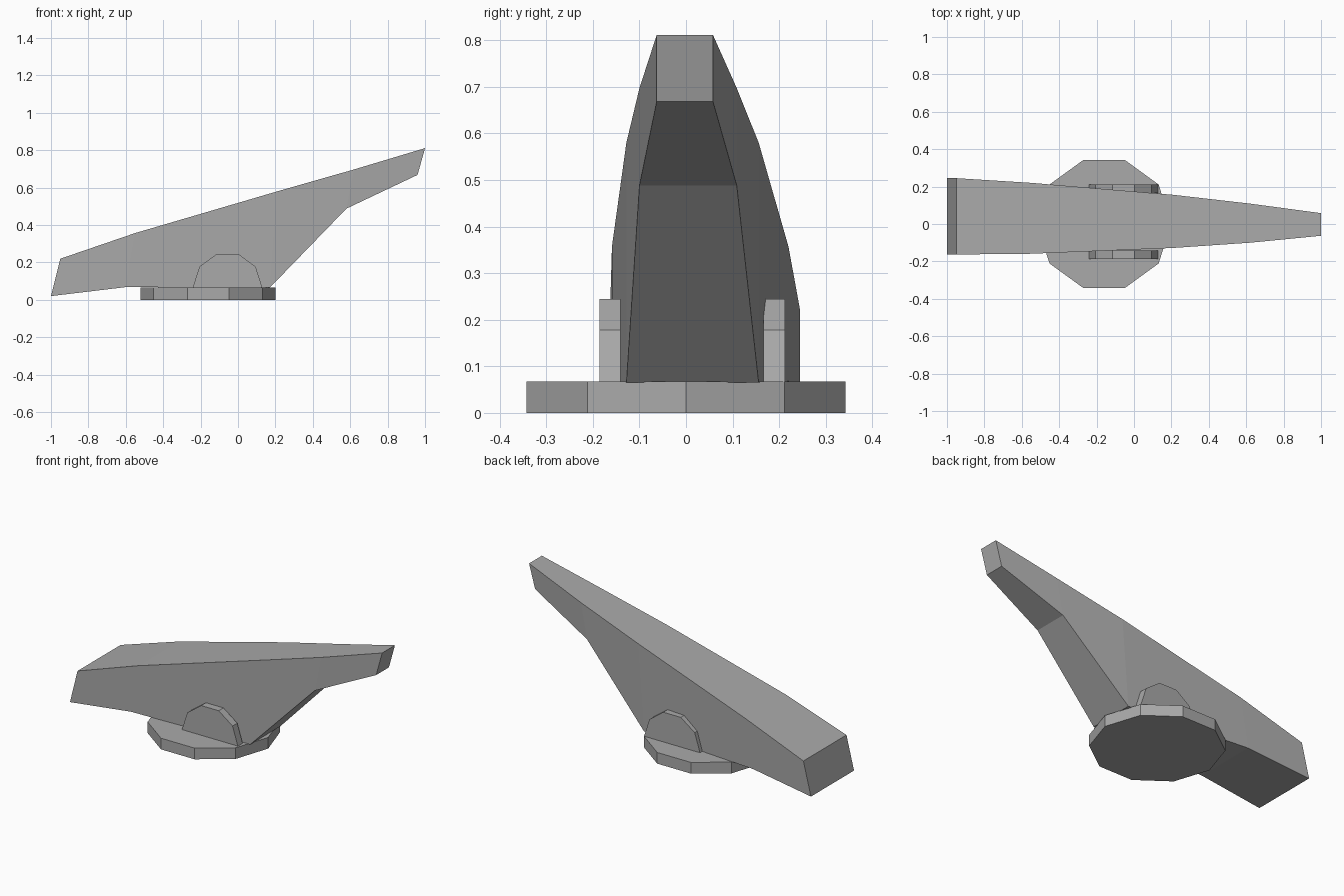
import bpy, bmesh, math

cube = bpy.data.objects.get("Cube")
if cube:
    bpy.data.objects.remove(cube, do_unlink=True)

grey = bpy.data.materials.new("plain_grey")
grey.use_nodes = True
colour = (0.4, 0.4, 0.4, 1)
grey.diffuse_color = colour
grey.node_tree.nodes["Principled BSDF"].inputs["Base Color"].default_value = colour


def loft(name, rings):
    """Skin a row of matching closed rings and cap both ends."""
    bm = bmesh.new()
    loops = [[bm.verts.new(p) for p in ring] for ring in rings]
    n = len(loops[0])
    for a, b in zip(loops, loops[1:]):
        for i in range(n):
            j = (i + 1) % n
            bm.faces.new((a[i], a[j], b[j], b[i]))
    bm.faces.new(loops[0])
    bm.faces.new(loops[-1])
    bmesh.ops.recalc_face_normals(bm, faces=bm.faces[:])
    mesh = bpy.data.meshes.new(name)
    bm.to_mesh(mesh)
    bm.free()
    mesh.materials.append(grey)
    obj = bpy.data.objects.new(name, mesh)
    bpy.context.collection.objects.link(obj)
    return obj


# Ten-sided base plate
corners = [(-0.16 + 0.36 * math.cos(i * math.tau / 10),
            0.342 / 0.951 * math.sin(i * math.tau / 10)) for i in range(10)]
loft("base_plate", [[(x, y, z) for x, y in corners] for z in (0, 0.067)])

# Tapered arm: bottom x, z, top x, z, front y, back y of each section
sections = [
    (-1.00, 0.02, -0.95, 0.22, -0.163, 0.245),
    (-0.60, 0.068, -0.55, 0.357, -0.159, 0.22),
    (0.17, 0.065, 0.21, 0.58, -0.128, 0.156),
    (0.58, 0.488, 0.62, 0.697, -0.10, 0.109),
    (0.96, 0.668, 1.00, 0.811, -0.063, 0.058),
]
loft("swing_arm", [[(bx, f, bz), (bx, b, bz), (tx, b, tz), (tx, f, tz)]
                   for bx, bz, tx, tz, f, b in sections])

# Half-round brackets on both sides of the arm
outline = [(-0.242, 0.065), (-0.206, 0.178), (-0.114, 0.245),
           (0.002, 0.245), (0.094, 0.178), (0.13, 0.065)]
for name, y0, y1 in (("front_bracket", -0.186, -0.141),
                     ("back_bracket", 0.166, 0.212)):
    loft(name, [[(x, y, z) for x, z in outline] for y in (y0, y1)])
